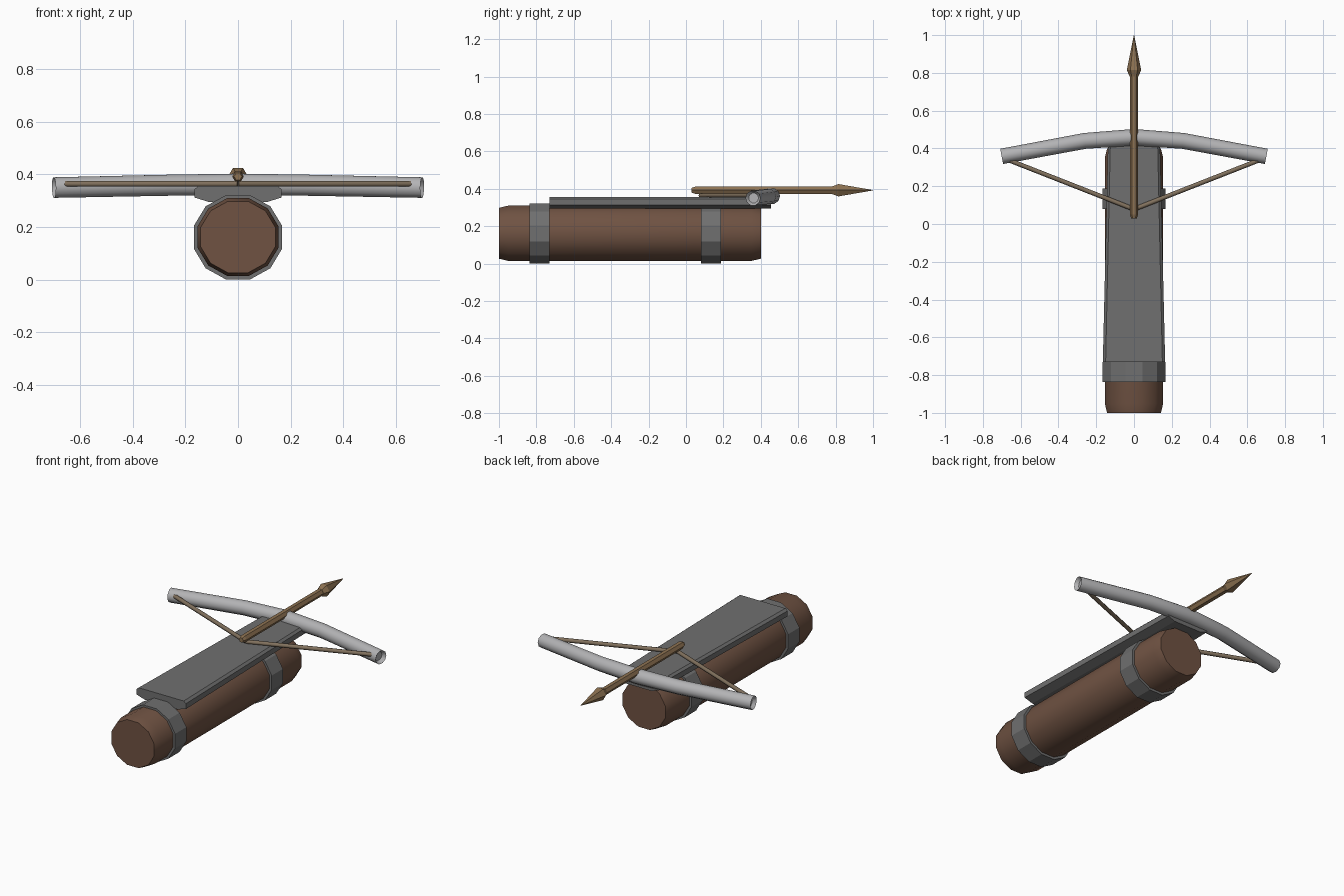
import bpy, bmesh, math
from mathutils import Vector

if "Cube" in bpy.data.objects:
    bpy.data.objects.remove(bpy.data.objects["Cube"])


def material(name, rgb):
    m = bpy.data.materials.new(name)
    m.diffuse_color = (*rgb, 1)
    m.use_nodes = True
    m.node_tree.nodes["Principled BSDF"].inputs["Base Color"].default_value = m.diffuse_color
    return m


WOOD = material("dark_wood", (0.16, 0.085, 0.055))
IRON = material("iron", (0.16, 0.16, 0.16))
STEEL = material("steel", (0.45, 0.45, 0.46))
SHAFT = material("bolt_wood", (0.27, 0.17, 0.085))
CORD = material("cord", (0.22, 0.165, 0.11))


def loft(name, rings, mat, smooth=None, closed=False, recess=None):
    """Skin a list of equal-sized point rings, capped or joined end to start."""
    bm = bmesh.new()
    vs = [[bm.verts.new(p) for p in ring] for ring in rings]
    n = len(vs[0])
    pairs = list(zip(vs, vs[1:])) + ([(vs[-1], vs[0])] if closed else [])
    for a, b in pairs:
        for i in range(n):
            j = (i + 1) % n
            bm.faces.new((a[i], a[j], b[j], b[i]))
    caps = [] if closed else [bm.faces.new(vs[0]), bm.faces.new(vs[-1])]
    bmesh.ops.recalc_face_normals(bm, faces=bm.faces)
    if recess:
        bmesh.ops.inset_individual(bm, faces=caps, thickness=recess[0], depth=0)
        for f in caps:
            bmesh.ops.translate(bm, verts=f.verts, vec=f.normal * -recess[1])
    mesh = bpy.data.meshes.new(name)
    bm.to_mesh(mesh)
    bm.free()
    mesh.materials.append(mat)
    ob = bpy.data.objects.new(name, mesh)
    bpy.context.collection.objects.link(ob)
    if smooth:
        bpy.ops.object.select_all(action='DESELECT')
        ob.select_set(True)
        bpy.context.view_layer.objects.active = ob
        bpy.ops.object.shade_smooth_by_angle(angle=math.radians(smooth))
    return ob


def ring(center, direction, rx, rz, n, turn=0.0):
    """Ellipse of n points around center, square to a direction."""
    t = Vector(direction).normalized()
    side = t.cross(Vector((0, 0, 1))).normalized()
    up = side.cross(t)
    angles = [math.tau * (i + turn) / n for i in range(n)]
    return [Vector(center) + side * rx * math.cos(a) + up * rz * math.sin(a) for a in angles]


Y = (0, 1, 0)

# Log stock with bevelled ends
loft("log_stock",
     [ring((0, y, 0.162), Y, 0.160 * s, 0.153 * s, 12, 0.5)
      for y, s in ((-1, 0.92), (-0.95, 1), (0.35, 1), (0.40, 0.92))], WOOD, 40)

# Iron bands around the log
for name, y0, y1 in (("rear_band", -0.837, -0.73), ("front_band", 0.08, 0.187)):
    loft(name, [ring((0, y, 0.161), Y, 0.174 * s, 0.1665 * s, 12, 0.5)
                for y, s in ((y0, 1), (y1, 1), (y1, 0.88), (y0, 0.88))], IRON, closed=True)

# Tapered top plate with chamfered edges
half = [(0.11, 0.295), (0.165, 0.312), (0.165, 0.344), (0.15, 0.356)]
profile = half + [(-x, z) for x, z in reversed(half)]
loft("top_plate", [[(x * s, y, z) for x, z in profile]
                   for y, s in ((-0.73, 1), (0.455, 0.83))], IRON)

# Bow limbs as one bent bar with recessed tips
path = [(-0.70, 0.358, 0.350), (-0.26, 0.440, 0.359), (0, 0.459, 0.361),
        (0.26, 0.440, 0.359), (0.70, 0.358, 0.350)]
radii = (0.041, 0.042, 0.044, 0.042, 0.041)
pts = [Vector(p) for p in path]
loft("bow", [ring(p, pts[min(i + 1, 4)] - pts[max(i - 1, 0)], radii[i], radii[i], 10)
             for i, p in enumerate(pts)], STEEL, 45, recess=(0.014, 0.02))

# Drawn string, one half per side
for name, sx in (("left_string", -1), ("right_string", 1)):
    a, b = Vector((sx * 0.655, 0.335, 0.364)), Vector((0, 0.078, 0.364))
    loft(name, [ring(p, b - a, 0.012, 0.012, 6) for p in (a, b)], CORD, 65)

# Bolt shaft and pointed head
loft("bolt_shaft", [ring((0, y, 0.392), Y, r, r, 6)
                    for y, r in ((0.03, 0.015), (0.05, 0.022), (0.79, 0.022))], SHAFT)
loft("bolt_head", [ring((0, y, 0.392), Y, r, r, 6)
                   for y, r in ((0.78, 0.023), (0.815, 0.038), (1.0, 0.001))], SHAFT)
